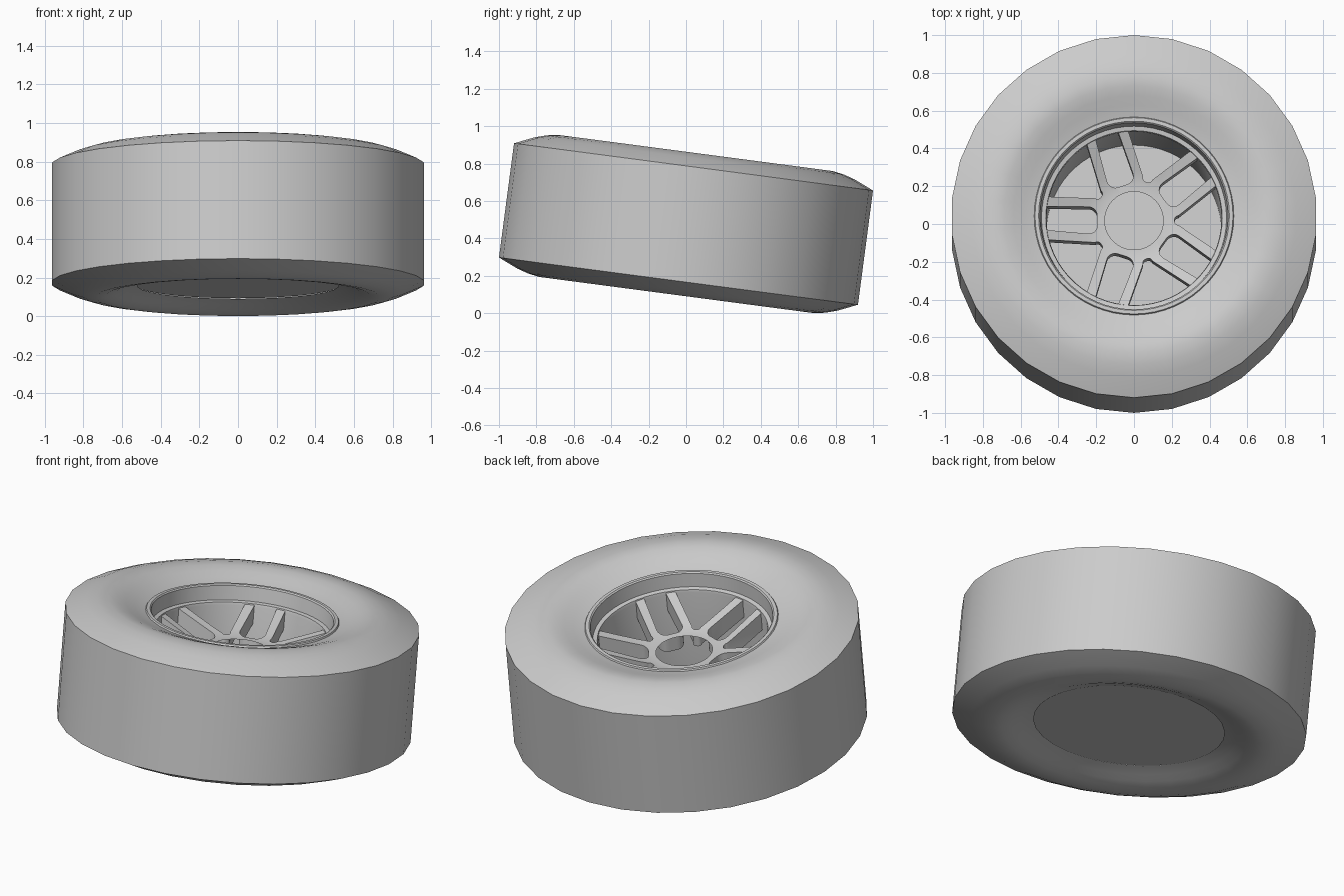
import bpy, bmesh, math
from mathutils import Matrix

if "Cube" in bpy.data.objects:
    bpy.data.objects.remove(bpy.data.objects["Cube"])

# whole wheel leans back-down by this tilt, about its centre
PLACE = Matrix.Translation((0, 0, 0.477)) @ Matrix.Rotation(math.radians(-7.5), 4, 'X')


def finish(name, bm, smooth=30):
    bmesh.ops.recalc_face_normals(bm, faces=bm.faces)
    mesh = bpy.data.meshes.new(name)
    bm.to_mesh(mesh)
    bm.free()
    ob = bpy.data.objects.new(name, mesh)
    bpy.context.collection.objects.link(ob)
    bpy.ops.object.select_all(action='DESELECT')
    ob.select_set(True)
    bpy.context.view_layer.objects.active = ob
    if smooth:
        bpy.ops.object.shade_smooth_by_angle(angle=math.radians(smooth))
    ob.matrix_world = PLACE
    return ob


def revolve(name, profile, segs, closed=False, smooth=30):
    """Spin (radius, height) points round the wheel axis."""
    bm = bmesh.new()
    rings = []
    for i in range(segs):
        a = math.pi / 2 + 2 * math.pi * i / segs
        rings.append([bm.verts.new((r * math.cos(a), r * math.sin(a), h)) for r, h in profile])
    n = len(profile)
    for i in range(segs):
        a, b = rings[i], rings[(i + 1) % segs]
        for j in range(n if closed else n - 1):
            k = (j + 1) % n
            bm.faces.new((a[j], b[j], b[k], a[k]))
    bmesh.ops.remove_doubles(bm, verts=bm.verts, dist=1e-5)
    return finish(name, bm, smooth)


def window_outline(r0, w0, w1, corner):
    """Radial window opening outwards from r0, with a rounded inner end."""
    half = [(0.62, w1)]
    for i in range(6):
        t = math.pi / 2 * i / 5
        half.append((r0 + corner * (1 - math.sin(t + 0) if i == 5 else 1 - math.sin(t)),
                     w0 - corner + corner * math.cos(t)))
    return half + [(x, -y) for x, y in reversed(half)]


# tyre: flat tread, bulging sidewalls, funnel down to the rim
side = [(0.968, 0.308), (0.86, 0.355), (0.80, 0.373), (0.74, 0.383), (0.69, 0.377),
        (0.64, 0.362), (0.59, 0.343), (0.55, 0.33), (0.522, 0.322)]
revolve("tyre", [(r, -h) for r, h in reversed(side)] + side, 30, smooth=35)

# plate closing the back of the wheel
revolve("back_plate", [(0.53, -0.318), (0.0, -0.318)], 30)

# rim: outer lip, inner wall, seat flange and deep barrel
revolve("rim", [(0.53, 0.322), (0.524, 0.332), (0.505, 0.332), (0.498, 0.325), (0.49, 0.245),
                (0.467, 0.24), (0.463, 0.225), (0.463, -0.317)], 60)

# dished wheel face before the windows are cut
face = revolve("spokes", [(0.155, 0.135), (0.20, 0.137), (0.26, 0.155), (0.47, 0.235),
                          (0.47, 0.13), (0.26, 0.05), (0.20, 0.03), (0.155, 0.03)],
               60, closed=True, smooth=0)

# window cutters: five straight U windows alternating with five V windows
bm = bmesh.new()
slope = (0.155 - 0.025) / (0.435 - 0.235)
u_shape = window_outline(0.195, 0.072, 0.076, 0.045)
v_shape = window_outline(0.215, 0.025, 0.025 + slope * (0.62 - 0.235), 0.02)
for k in range(10):
    a = math.radians(36 * k)
    pts = v_shape if k % 2 == 0 else u_shape
    loops = [[bm.verts.new((x * math.cos(a) - y * math.sin(a), x * math.sin(a) + y * math.cos(a), z))
              for x, y in pts] for z in (-0.1, 0.4)]
    # keep cutters from meeting outside the wheel face
    for loop in loops:
        for v in loop:
            r = math.hypot(v.co.x, v.co.y)
            if r > 0.5:
                v.co.x, v.co.y = v.co.x * 0.5 / 0.62, v.co.y * 0.5 / 0.62
    bm.faces.new(loops[0])
    bm.faces.new(loops[1])
    for i in range(len(pts)):
        j = (i + 1) % len(pts)
        bm.faces.new((loops[0][i], loops[0][j], loops[1][j], loops[1][i]))
# scale the outer ends past the face edge
cutter = finish("window_cutter", bm, 0)
cutter.hide_render = True

mod = face.modifiers.new("windows", 'BOOLEAN')
mod.operation = 'DIFFERENCE'
mod.solver = 'EXACT'
mod.object = cutter
bpy.ops.object.select_all(action='DESELECT')
face.select_set(True)
bpy.context.view_layer.objects.active = face
bpy.ops.object.modifier_apply(modifier=mod.name)
bpy.data.objects.remove(cutter)

# open the underside and hub bore so the spokes are a shell
bm = bmesh.new()
bm.from_mesh(face.data)
drop = [f for f in bm.faces if f.normal.z < -0.5
        or all(math.hypot(v.co.x, v.co.y) < 0.16 for v in f.verts)]
bmesh.ops.delete(bm, geom=drop, context='FACES')
bm.to_mesh(face.data)
bm.free()
bpy.ops.object.shade_smooth_by_angle(angle=math.radians(30))
